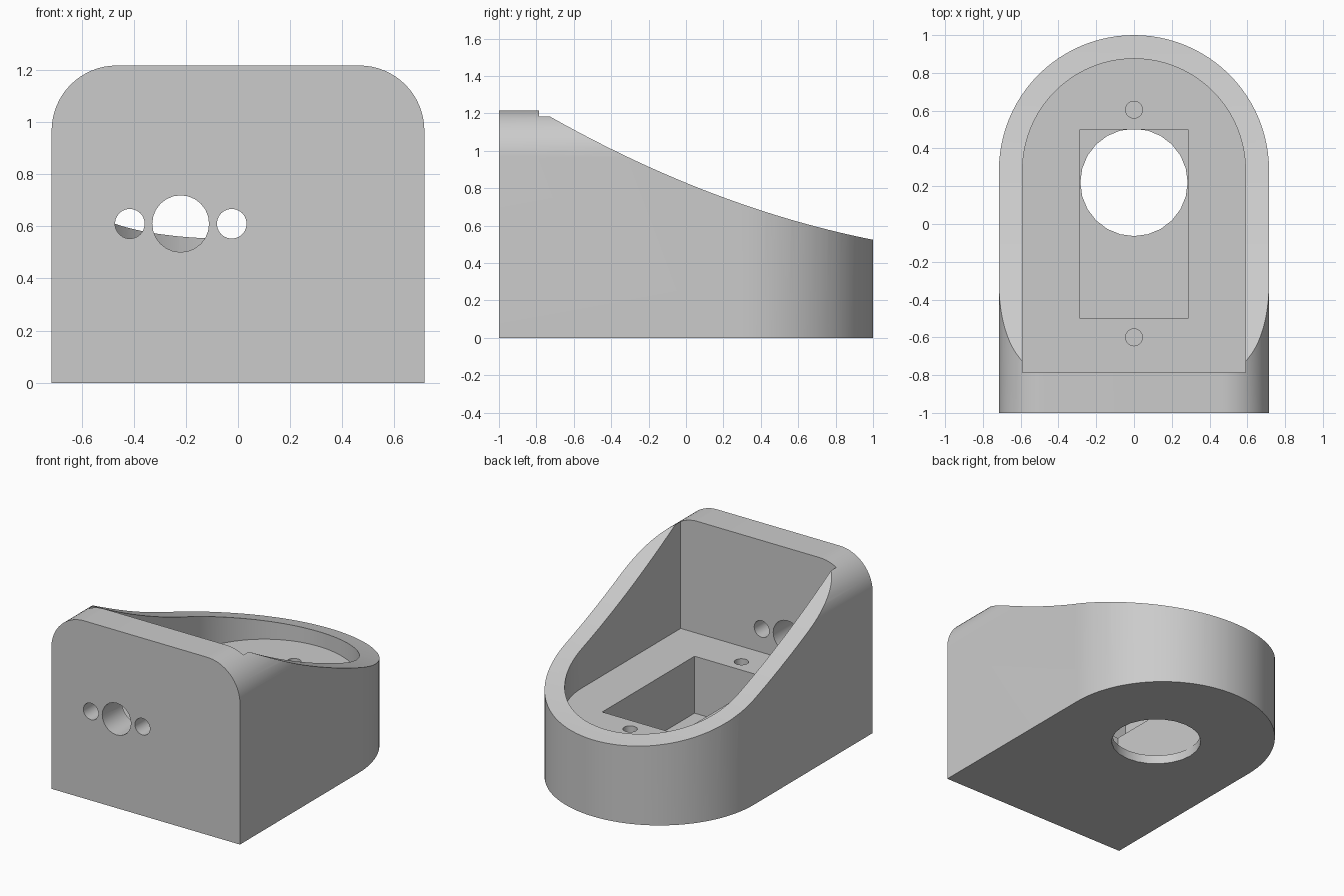
import bpy, bmesh
from math import sin, cos, pi, radians
from mathutils import Vector

cube = bpy.data.objects.get("Cube")
if cube:
    bpy.data.objects.remove(cube, do_unlink=True)

grey = bpy.data.materials.new("plain_grey")
grey.use_nodes = True
grey.diffuse_color = (0.6, 0.6, 0.6, 1)
grey.node_tree.nodes["Principled BSDF"].inputs["Base Color"].default_value = (0.6, 0.6, 0.6, 1)


def prism(name, points, axis, low, high):
    """Extrude a flat outline along one axis from low to high."""
    def place(p, depth):
        co = list(p)
        co.insert(axis, depth)
        return Vector(co)
    bm = bmesh.new()
    face = bm.faces.new([bm.verts.new(place(p, low)) for p in points])
    shift = place((0, 0), high - low)
    made = bmesh.ops.extrude_face_region(bm, geom=[face])["geom"]
    bmesh.ops.translate(bm, vec=shift, verts=[v for v in made if isinstance(v, bmesh.types.BMVert)])
    bmesh.ops.recalc_face_normals(bm, faces=bm.faces)
    mesh = bpy.data.meshes.new(name)
    bm.to_mesh(mesh)
    bm.free()
    mesh.materials.append(grey)
    obj = bpy.data.objects.new(name, mesh)
    bpy.context.collection.objects.link(obj)
    return obj


def arc(cx, cy, r, start, end, steps):
    angles = [radians(start + (end - start) * i / steps) for i in range(steps + 1)]
    return [(cx + r * cos(a), cy + r * sin(a)) for a in angles]


def circle(cx, cy, r, sides):
    return arc(cx, cy, r, 0, 360, sides)[:-1]


def arch(half, front):
    """Plan outline: square front, half-round back."""
    return [(-half, front), (half, front)] + arc(0, 0.285, half, 0, 180, 48)


def combine(body, tool, operation):
    mod = body.modifiers.new(operation.lower(), "BOOLEAN")
    mod.operation, mod.object, mod.solver = operation, tool, "EXACT"
    bpy.context.view_layer.objects.active = body
    bpy.ops.object.modifier_apply(modifier=mod.name)
    bpy.data.objects.remove(tool, do_unlink=True)


W, H, R = 0.715, 1.217, 0.25

# Outer shell: plan outline trimmed to a front outline with rounded top corners
body = prism("housing", arch(W, -1), 2, 0, H + 0.2)
front = [(-2, -1), (2, -1), (2, H - R), (W, H - R)]
front = [(-W, -1), (W, -1)] + arc(W - R, H - R, R, 0, 90, 16) + arc(R - W, H - R, R, 90, 180, 16)
combine(body, prism("front_outline", front, 1, -2, 2), "INTERSECT")

# Concave sloping rim
def rim(y):
    return 1.185 - 0.4877 * (y + 0.73) + 0.106 * (y + 0.73) * y

ys = [-0.785 + 1.885 * i / 28 for i in range(29)]
slope = [(y, rim(y)) for y in ys] + [(1.1, 2), (-0.785, 2)]
combine(body, prism("slope_cutter", slope, 0, -1, 1), "DIFFERENCE")

# Main pocket, lower rectangular pocket and round opening in the base
combine(body, prism("pocket_cutter", arch(0.59, -0.785), 2, 0.45, 2), "DIFFERENCE")
well = [(-0.285, -0.5), (0.285, -0.5), (0.285, 0.5), (-0.285, 0.5)]
combine(body, prism("well_cutter", well, 2, 0.06, 1), "DIFFERENCE")
combine(body, prism("base_hole_cutter", circle(0, 0.22, 0.284, 24), 2, -0.5, 0.3), "DIFFERENCE")

# Blind screw holes in the pocket floor
for y in (-0.6, 0.605):
    combine(body, prism("screw_cutter", circle(0, y, 0.045, 24), 2, 0.12, 0.8), "DIFFERENCE")

# Three holes through the front wall
for x, r in ((-0.415, 0.057), (-0.22, 0.109), (-0.024, 0.057)):
    combine(body, prism("front_hole_cutter", circle(x, 0.61, r, 24), 1, -1.5, -0.6), "DIFFERENCE")

# Smooth curves, crisp edges
bpy.ops.object.select_all(action="DESELECT")
body.select_set(True)
bpy.context.view_layer.objects.active = body
bpy.ops.object.shade_smooth_by_angle(angle=radians(25))
